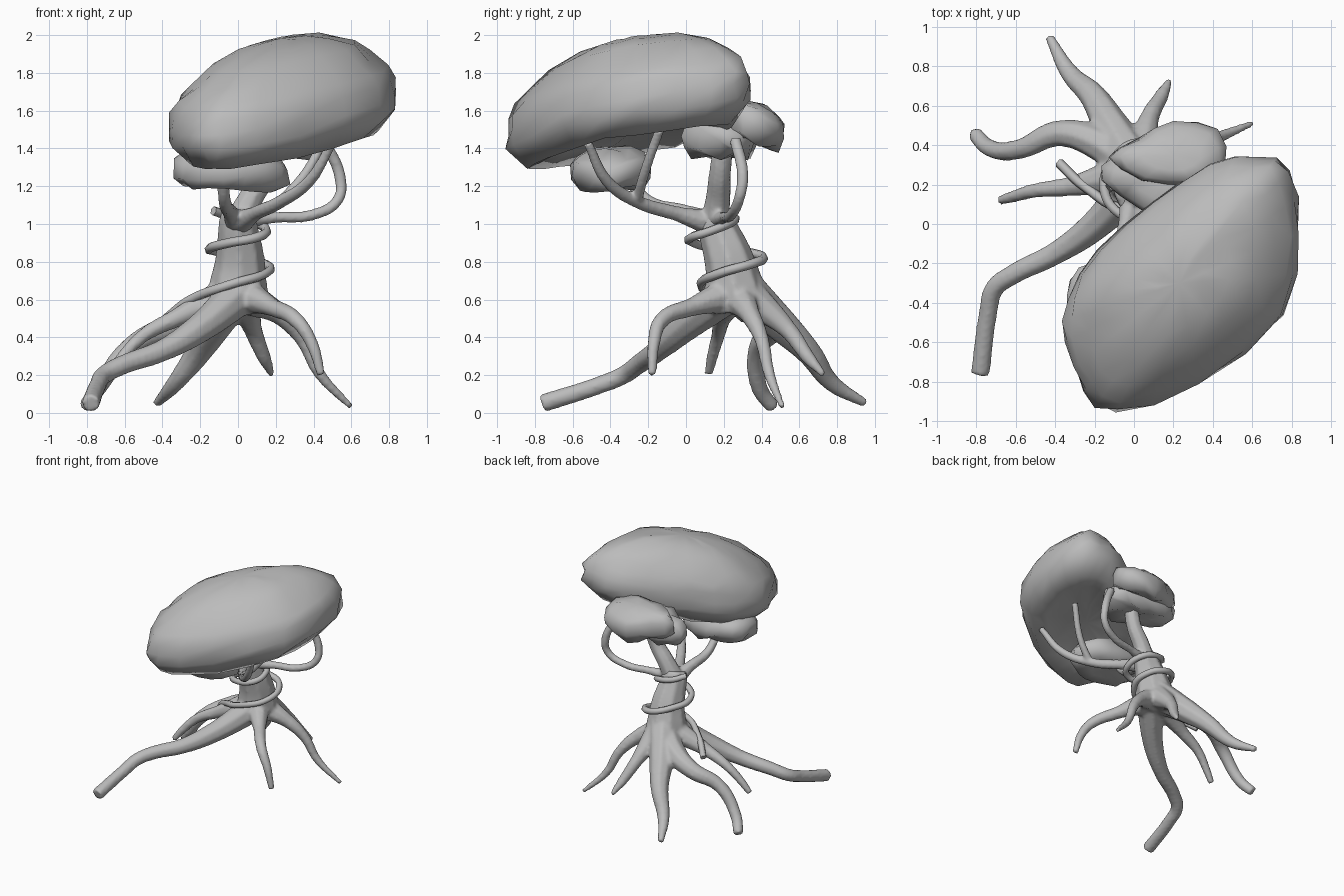
import bpy, bmesh, random
from mathutils import Vector

random.seed(4)
if "Cube" in bpy.data.objects:
    bpy.data.objects.remove(bpy.data.objects["Cube"], do_unlink=True)

grey = bpy.data.materials.new("plain_grey")
grey.use_nodes = True
grey.diffuse_color = (0.5, 0.5, 0.5, 1)
grey.node_tree.nodes["Principled BSDF"].inputs["Base Color"].default_value = (0.5, 0.5, 0.5, 1)


def add_object(name, mesh):
    obj = bpy.data.objects.new(name, mesh)
    bpy.context.collection.objects.link(obj)
    mesh.materials.clear()
    mesh.materials.append(grey)
    mesh.shade_smooth()
    return obj


def tubes(name, paths, sides=2):
    """Tapered smooth tubes; each path is a list of (x, y, z, radius)."""
    curve = bpy.data.curves.new(name + "_path", "CURVE")
    curve.dimensions = "3D"
    curve.bevel_depth = 1
    curve.bevel_resolution = sides
    curve.resolution_u = 6
    curve.use_fill_caps = True
    for path in paths:
        spline = curve.splines.new("BEZIER")
        spline.bezier_points.add(len(path) - 1)
        for point, (x, y, z, r) in zip(spline.bezier_points, path):
            point.co = (x, y, z)
            point.radius = r
            point.handle_left_type = point.handle_right_type = "AUTO"
    helper = bpy.data.objects.new(name + "_path", curve)
    bpy.context.collection.objects.link(helper)
    bpy.context.view_layer.update()
    graph = bpy.context.evaluated_depsgraph_get()
    mesh = bpy.data.meshes.new_from_object(helper.evaluated_get(graph))
    bpy.data.objects.remove(helper, do_unlink=True)
    return add_object(name, mesh)


def blend(obj, voxel, rounds):
    """Fuse overlapping tubes into one skin."""
    remesh = obj.modifiers.new("fuse", "REMESH")
    remesh.mode = "VOXEL"
    remesh.voxel_size = voxel
    remesh.use_smooth_shade = True
    smooth = obj.modifiers.new("soften", "SMOOTH")
    smooth.iterations = rounds


def foliage(name, outline, centre, profile, slope, jitter):
    """Loft a plan outline through (scale, height) rings, tilted by slope."""
    bm = bmesh.new()
    c = Vector(centre)

    def place(x, y, dz):
        return bm.verts.new((x, y, c.z + dz + slope[0] * (x - c.x) + slope[1] * (y - c.y)))

    # add a rounded midpoint on every outline edge
    ring_points = []
    n = len(outline)
    for i in range(n):
        a, b, d, e = (Vector(outline[(i + k) % n]) for k in (-1, 0, 1, 2))
        ring_points += [b, (b + d) * 0.5625 - (a + e) * 0.0625]
    rings = []
    for s, dz in profile:
        ring = []
        for p in ring_points:
            k = s * (1 + random.uniform(-jitter, jitter * 0.6))
            wobble = random.uniform(-jitter, jitter) * 0.5 * s
            ring.append(place(c.x + (p.x - c.x) * k, c.y + (p.y - c.y) * k, dz + wobble))
        rings.append(ring)
    m = len(ring_points)
    for low, high in zip(rings, rings[1:]):
        for i in range(m):
            j = (i + 1) % m
            bm.faces.new((low[i], low[j], high[j], high[i]))
    for ring, dz in ((rings[0], profile[0][1]), (rings[-1], profile[-1][1])):
        tip = place(c.x, c.y, dz + 0.008)
        for i in range(m):
            bm.faces.new((ring[i], ring[(i + 1) % m], tip))
    bmesh.ops.recalc_face_normals(bm, faces=bm.faces)
    mesh = bpy.data.meshes.new(name)
    bm.to_mesh(mesh)
    bm.free()
    return add_object(name, mesh)


# trunk and its roots, fused together
trunk = [(0, .28, .54, .15), (0, .26, .65, .16), (.01, .23, .8, .135), (0, .16, 1.0, .105), (0, .14, 1.07, .09)]
roots = [
    # back
    [(-.43, .95, .05, .025), (-.33, .77, .16, .048), (-.21, .65, .32, .07), (-.12, .5, .47, .095), (0, .3, .66, .12)],
    # back right
    [(-.81, .46, .03, .04), (-.74, .39, .13, .045), (-.58, .38, .34, .052), (-.38, .46, .45, .068),
     (-.18, .41, .53, .09), (0, .28, .63, .11)],
    # long front right
    [(-.78, -.76, .05, .05), (-.74, -.45, .15, .048), (-.71, -.33, .2, .05), (-.62, -.26, .25, .053),
     (-.4, -.15, .33, .06), (-.2, -.01, .45, .08), (0, .2, .62, .11)],
    # side right
    [(-.68, .12, .21, .025), (-.61, .14, .3, .032), (-.5, .17, .41, .038), (-.33, .19, .5, .05), (-.05, .25, .63, .1)],
    # back left
    [(.6, .51, .03, .018), (.43, .44, .21, .032), (.34, .4, .39, .04), (.22, .34, .52, .055), (.03, .27, .62, .1)],
    # short back
    [(.18, .73, .2, .018), (.14, .65, .29, .038), (.08, .54, .44, .05), (.03, .33, .62, .1)],
    # short front left
    [(.44, -.18, .2, .024), (.39, -.17, .37, .035), (.31, -.13, .49, .042), (.18, .03, .56, .05), (.02, .24, .63, .1)],
]
blend(tubes("trunk_and_roots", [trunk] + roots), .014, 4)

# branches holding the foliage
branches = [
    [(0, .15, 1.0, .08), (.07, .17, 1.14, .068), (.15, .18, 1.27, .06), (.2, .2, 1.43, .055)],
    [(0, .15, 1.02, .05), (.2, .2, 1.035, .03), (.4, .24, 1.05, .03), (.53, .28, 1.13, .03),
     (.54, .3, 1.25, .032), (.45, .26, 1.45, .032)],
    [(0, .14, 1.0, .07), (.09, -.05, 1.055, .04), (.22, -.25, 1.115, .036), (.38, -.42, 1.23, .032), (.5, -.52, 1.43, .025)],
    [(.23, -.26, 1.12, .03), (.36, -.22, 1.27, .028), (.48, -.14, 1.5, .026)],
    [(0, .14, 1.0, .07), (-.04, .0, 1.06, .042), (-.07, -.2, 1.12, .035), (-.08, -.33, 1.28, .03)],
]
blend(tubes("branches", branches), .012, 3)

# vine coiled round the trunk
vine = [(-.38, .31, .5), (-.25, .19, .6), (-.04, .08, .68), (.15, .18, .74), (.14, .35, .79), (.02, .41, .82),
        (-.1, .33, .85), (-.15, .17, .87), (-.05, .04, .9), (.1, .03, .93), (.15, .12, .96),
        (.09, .24, 1.01), (-.04, .25, 1.04), (-.13, .18, 1.07)]
tubes("vine", [[(*p, .025) for p in vine]], 1)

# main canopy
canopy_outline = [(-.35, -.6), (-.25, -.84), (-.09, -.95), (.33, -.81), (.75, -.46), (.83, -.05),
                  (.78, .26), (.62, .34), (.38, .29), (.1, .11), (-.18, -.13), (-.33, -.38)]
dome = [(.3, -.12), (.6, -.14), (.85, -.19), (1, -.08), (1.01, 0), (1, .07),
        (.93, .14), (.82, .21), (.65, .29), (.42, .35), (.2, .375)]
foliage("canopy", canopy_outline, (.23, -.3, 1.6), dome, (.11, .14), .035)

# smaller foliage pads below the canopy
pad = [(.4, -.1), (.8, -.1), (1, -.04), (1, .03), (.85, .08), (.5, .11)]
low_outline = [(-.16, .22), (-.1, .35), (.12, .37), (.36, .34), (.44, .18), (.28, -.02), (.04, .07)]
foliage("back_low_pad", low_outline, (.14, .2, 1.46), pad, (0, 0), .06)
high_outline = [(-.12, .34), (.02, .43), (.2, .52), (.42, .48), (.47, .3), (.3, .2), (.04, .22)]
foliage("back_high_pad", high_outline, (.2, .35, 1.53), pad, (0, -.25), .05)
front_outline = [(-.35, -.36), (-.3, -.54), (-.08, -.61), (.15, -.56), (.27, -.4), (.17, -.22), (-.06, -.19), (-.28, -.22)]
foliage("front_pad", front_outline, (-.04, -.39, 1.29), pad, (-.05, .03), .05)
